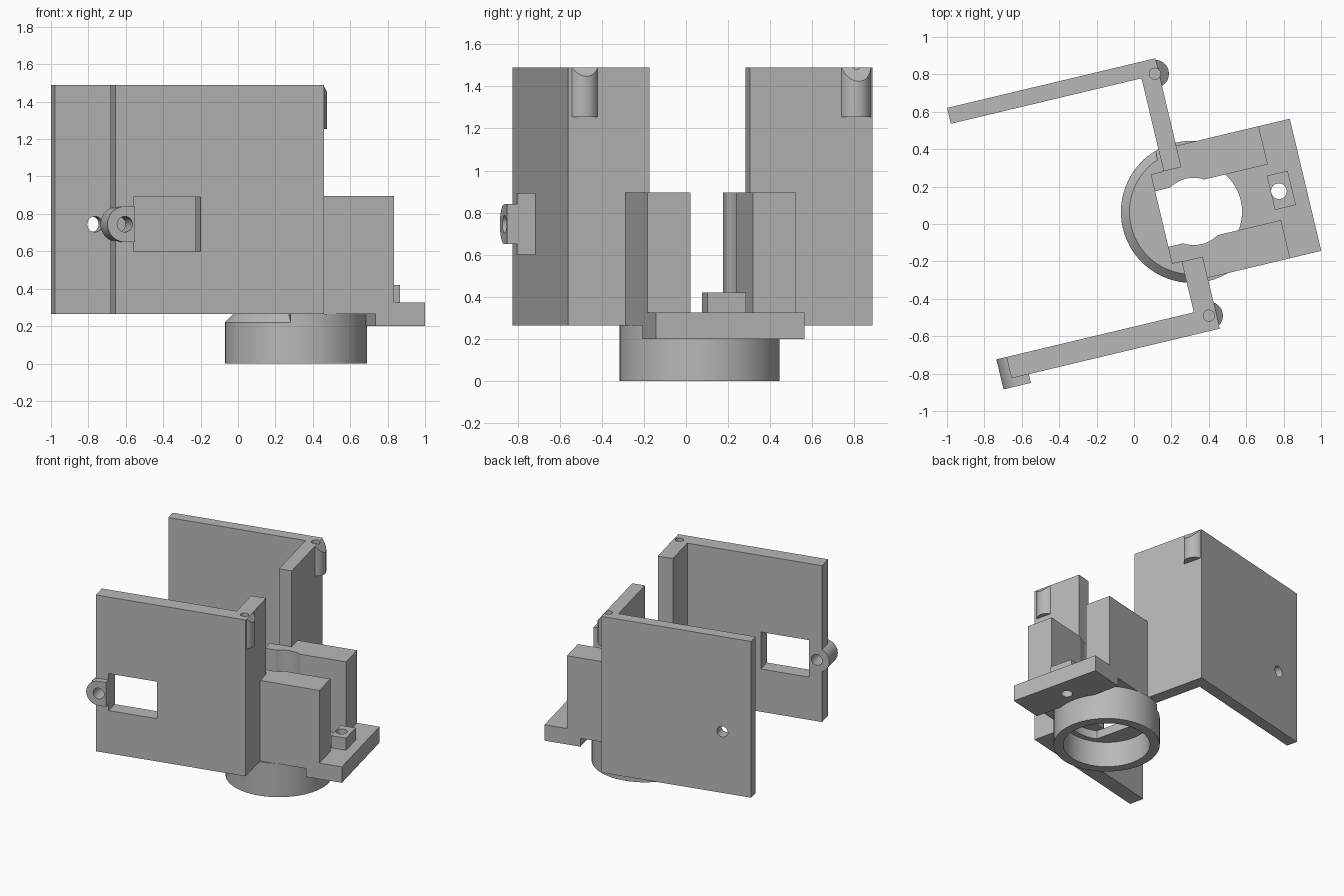
import bpy, bmesh, math
from mathutils import Matrix, Vector

if "Cube" in bpy.data.objects:
    bpy.data.objects.remove(bpy.data.objects["Cube"])

grey = bpy.data.materials.new("plain grey")
grey.use_nodes = True
grey.diffuse_color = (0.48, 0.48, 0.48, 1)
grey.node_tree.nodes["Principled BSDF"].inputs["Base Color"].default_value = (0.48, 0.48, 0.48, 1)

# The whole bracket is turned about the centre of its round collar
PLACE = Matrix.Translation((0.31, 0.065, 0)) @ Matrix.Rotation(math.radians(13.4), 4, "Z")
parts = []


def prism(name, points, lo, hi, axis="Z"):
    """Extrude a 2D outline along an axis: Z outlines are xy, Y outlines are xz."""
    place = (lambda a, b, c: (a, b, c)) if axis == "Z" else (lambda a, b, c: (a, c, b))
    bm = bmesh.new()
    face = bm.faces.new([bm.verts.new(place(a, b, lo)) for a, b in points])
    grown = bmesh.ops.extrude_face_region(bm, geom=[face])["geom"]
    move = Vector(place(0, 0, hi - lo))
    bmesh.ops.translate(bm, vec=move, verts=[v for v in grown if isinstance(v, bmesh.types.BMVert)])
    bmesh.ops.recalc_face_normals(bm, faces=bm.faces)
    mesh = bpy.data.meshes.new(name)
    bm.to_mesh(mesh)
    bm.free()
    mesh.materials.append(grey)
    ob = bpy.data.objects.new(name, mesh)
    bpy.context.collection.objects.link(ob)
    return ob


def box(name, x0, x1, y0, y1, z0, z1):
    return prism(name, [(x0, y0), (x1, y0), (x1, y1), (x0, y1)], z0, z1)


def circle(cx, cy, r, n=48, start=0.0, sweep=math.tau):
    steps = n if sweep == math.tau else n + 1
    return [(cx + r * math.cos(start + sweep * i / n), cy + r * math.sin(start + sweep * i / n))
            for i in range(steps)]


def rod(name, cx, cy, r, lo, hi, axis="Z", n=48):
    return prism(name, circle(cx, cy, r, n), lo, hi, axis)


def combine(ob, tool, how="DIFFERENCE"):
    """Apply a boolean and throw the tool away."""
    mod = ob.modifiers.new("boolean", "BOOLEAN")
    mod.operation, mod.solver, mod.object = how, "EXACT", tool
    bpy.context.view_layer.update()
    deps = bpy.context.evaluated_depsgraph_get()
    mesh = bpy.data.meshes.new_from_object(ob.evaluated_get(deps))
    ob.modifiers.clear()
    ob.data = mesh
    bpy.data.objects.remove(tool)
    return ob


def wall(name, side, inner, outer, thick, pin_x, pin_y, pin_r):
    """L-shaped upright wall with a hinge pin boss on its corner."""
    end = -1.145
    ob = prism(name, [(0, side * 0.246), (0, side * outer), (end, side * outer),
                      (end, side * inner), (-thick, side * inner), (-thick, side * 0.246)], 0.265, 1.49)
    boss = rod("boss", pin_x, pin_y, pin_r, 1.255, 1.49)
    combine(boss, prism("slope", [(0, 1.49), (0.2, 1.24), (0.2, 1.6), (0, 1.6)],
                        pin_y - 0.2, pin_y + 0.2, "Y"))
    combine(ob, boss, "UNION")
    combine(ob, rod("pin_hole", pin_x, pin_y, 0.03, 1.3, 1.6, n=24))
    parts.append(ob)
    return ob


# Back wall with a small through hole
back_wall = wall("back_wall", 1, 0.757, 0.844, 0.097, -0.022, 0.764, 0.075)
combine(back_wall, rod("hole", -0.925, 0.745, 0.042, 0.6, 1.0, "Y", 32))

# Front wall with a rectangular window
front_wall = wall("front_wall", -1, 0.525, 0.642, 0.115, -0.041, -0.561, 0.075)
combine(front_wall, box("window", -1.047, -0.677, -0.8, -0.4, 0.6, 0.89))

# Rounded eyelet on the end of the front wall
eyelet = prism("eyelet", circle(-1.105, 0.745, 0.095, 24, math.pi / 2, math.pi)
               + [(-1.05, 0.65), (-1.05, 0.84)], -0.69, -0.525, "Y")
for ob in (eyelet, front_wall):
    combine(ob, rod("hole", -1.105, 0.745, 0.042, -0.9, -0.4, "Y", 32))
parts.append(eyelet)

# Two towers, notched round the wall ends and hollowed on the inside
for name, s in (("back_tower", 1), ("front_tower", -1)):
    tower = prism(name, [(-0.168, s * 0.153), (0.453, s * 0.153), (0.453, s * 0.363),
                         (0, s * 0.363), (0, s * 0.246), (-0.168, s * 0.246)], 0.265, 0.895)
    parts.append(combine(tower, rod("hollow", 0.01, 0, 0.18, 0.1, 1.1)))

# Stepped base plate and its screw block
plate = prism("base_plate", [(0.2, 0.265), (0.35, 0.265), (0.35, 0.2), (0.624, 0.2),
                             (0.624, 0.325), (0.2, 0.325)], -0.363, 0.363, "Y")
combine(plate, rod("bore", 0, 0, 0.268, 0.1, 0.5))
block = box("screw_block", 0.434, 0.549, -0.093, 0.095, 0.325, 0.42)
for ob in (plate, block):
    parts.append(combine(ob, rod("screw_hole", 0.478, 0, 0.042, 0.1, 0.6, n=32)))

# Round collar: straight below, bevelled on the open side of its top edge
collar = rod("collar", 0, 0, 0.38, 0, 0.265, n=72)
bevel = rod("bevel", 0, 0, 0.5, 0.22, 0.4, n=72)
cone = rod("cone", 0, 0, 0.38, 0.2195, 0.265, n=72)
for v in cone.data.vertices:
    if v.co.z > 0.24:
        v.co.x *= 0.88
        v.co.y *= 0.88
combine(bevel, cone)
combine(bevel, box("keep", -0.115, 1, -1, 1, 0, 1))
combine(collar, bevel)
combine(collar, rod("socket", 0, 0, 0.31, -0.1, 0.2, n=72))
bore = rod("bore", 0, 0, 0.268, 0.1, 0.5)
combine(bore, box("ledge", -1, -0.166, -1, 1, 0, 1))
parts.append(combine(collar, bore))

# Smooth the round surfaces and set every part in place
bpy.ops.object.select_all(action="DESELECT")
for ob in parts:
    ob.matrix_world = PLACE
    ob.select_set(True)
bpy.context.view_layer.objects.active = parts[0]
bpy.ops.object.shade_smooth_by_angle(angle=math.radians(30))
